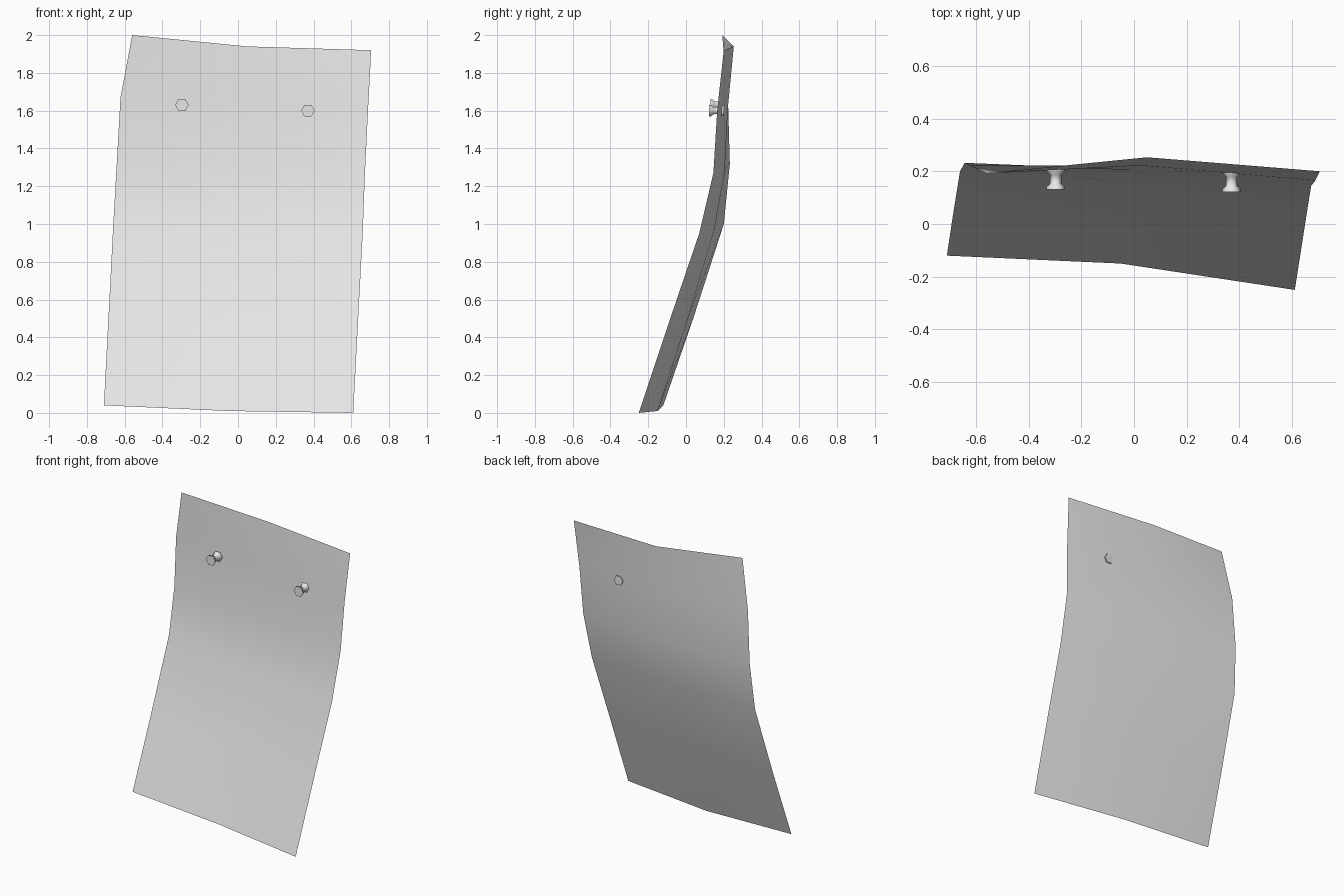
import bpy
import bmesh
from math import radians, cos, sin, tau

cube = bpy.data.objects.get("Cube")
if cube:
    bpy.data.objects.remove(cube, do_unlink=True)


def make_material(name, value):
    mat = bpy.data.materials.new(name)
    mat.use_nodes = True
    colour = (value, value, value, 1)
    mat.diffuse_color = colour
    mat.node_tree.nodes["Principled BSDF"].inputs["Base Color"].default_value = colour
    return mat


def finish(name, bm, mat, angle):
    mesh = bpy.data.meshes.new(name)
    bm.to_mesh(mesh)
    bm.free()
    mesh.materials.append(mat)
    obj = bpy.data.objects.new(name, mesh)
    bpy.context.collection.objects.link(obj)
    bpy.ops.object.select_all(action="DESELECT")
    obj.select_set(True)
    bpy.context.view_layer.objects.active = obj
    bpy.ops.object.shade_smooth_by_angle(angle=radians(angle))
    return obj


def bridge(bm, a, b, closed=False):
    for i in range(len(a) if closed else len(a) - 1):
        j = (i + 1) % len(a)
        bm.faces.new((a[i], a[j], b[j], b[i]))


light_grey = make_material("light grey", 0.8)

# Hanging sheet: three bent profiles running from bottom to top
right_edge = [(-.71, -.12, .04), (-.685, .045, .52), (-.66, .2, 1.0),
              (-.642, .232, 1.32), (-.622, .222, 1.67), (-.56, .192, 2.0)]
middle = [(-.05, -.15, .01), (-.03, .01, .5), (0, .15, .97),
          (.015, .205, 1.28), (.03, .222, 1.62), (.05, .253, 1.94)]
left_edge = [(.61, -.25, 0), (.635, -.09, .48), (.66, .07, .95),
             (.672, .145, 1.27), (.688, .165, 1.6), (.705, .2, 1.92)]
bm = bmesh.new()
columns = [[bm.verts.new(p) for p in profile]
           for profile in (right_edge, middle, left_edge)]
for a, b in zip(columns, columns[1:]):
    bridge(bm, b, a)
bmesh.ops.recalc_face_normals(bm, faces=bm.faces)
bm.faces.ensure_lookup_table()
if bm.faces[0].normal.y > 0:
    bmesh.ops.reverse_faces(bm, faces=bm.faces)
finish("sheet", bm, light_grey, 60)

# Push pins: six-sided spools given as (depth, radius)
SPOOL = [(0, .036), (.012, .034), (.022, .022), (.056, .021), (.07, .034), (.078, .034)]


def push_pin(name, x, y, z):
    bm = bmesh.new()
    rings = [[bm.verts.new((x + r * cos(tau * i / 6), y + d, z + r * sin(tau * i / 6)))
              for i in range(6)] for d, r in SPOOL]
    for a, b in zip(rings, rings[1:]):
        bridge(bm, a, b, closed=True)
    bm.faces.new(rings[0])
    bm.faces.new(rings[-1])
    bmesh.ops.recalc_face_normals(bm, faces=bm.faces)
    finish(name, bm, light_grey, 65)


push_pin("right_push_pin", -.297, .13, 1.63)
push_pin("left_push_pin", .37, .122, 1.6)
